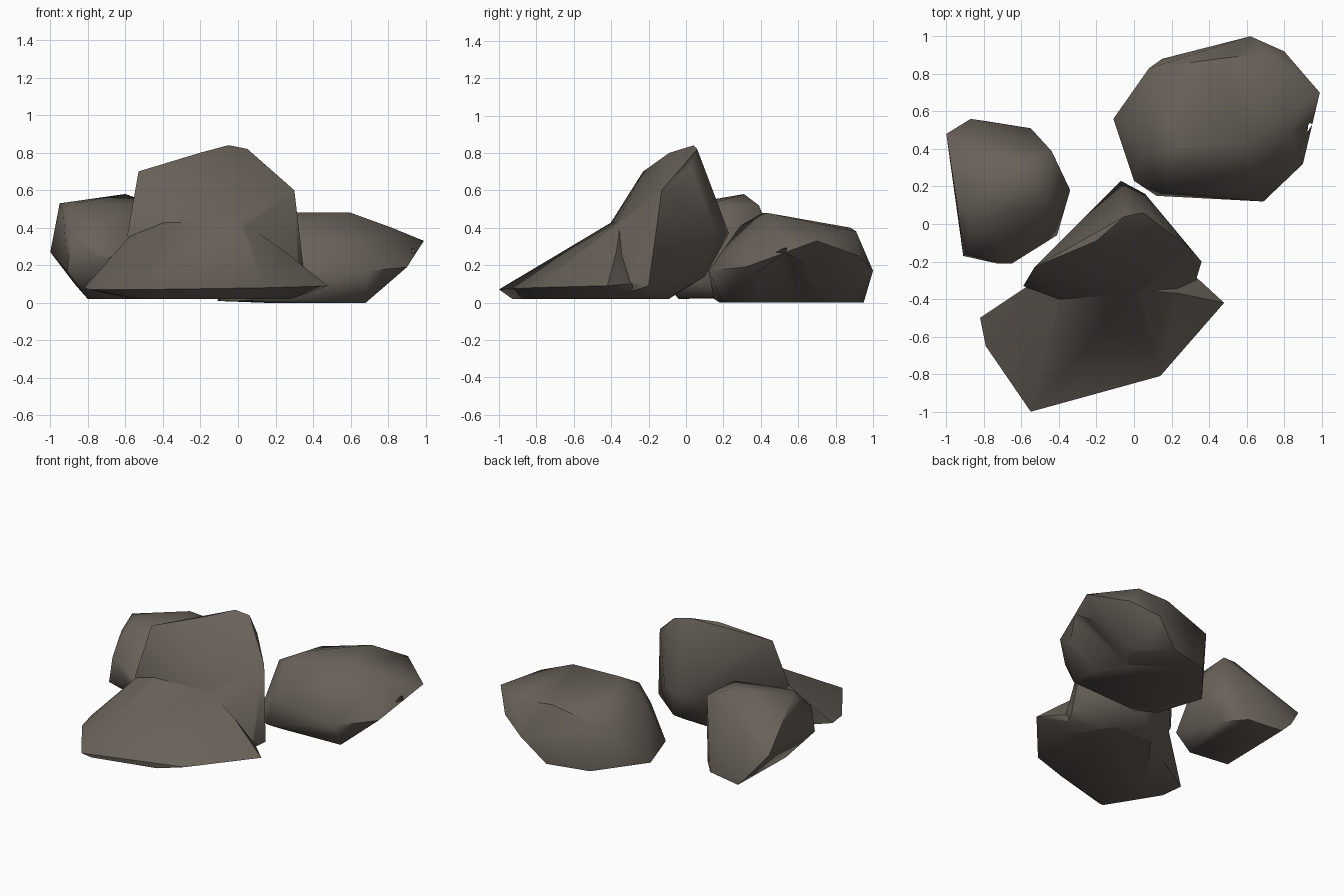
import bpy
import bmesh
import math

default = bpy.data.objects.get("Cube")
if default:
    bpy.data.objects.remove(default, do_unlink=True)

# Single stone colour shared by all boulders
stone = bpy.data.materials.new("dark_stone")
stone.use_nodes = True
colour = (0.14, 0.12, 0.10, 1.0)
stone.diffuse_color = colour
shader = stone.node_tree.nodes["Principled BSDF"]
shader.inputs["Base Color"].default_value = colour
shader.inputs["Roughness"].default_value = 0.9

UNIT = 0.01  # corner positions are given in hundredths


def hull_object(name, corners):
    """Wrap a chiselled faceted block around a few corner points."""
    bm = bmesh.new()
    for corner in corners:
        bm.verts.new([value * UNIT for value in corner])
    bmesh.ops.convex_hull(bm, input=bm.verts[:])
    loose = [v for v in bm.verts if not v.link_faces]
    bmesh.ops.delete(bm, geom=loose, context='VERTS')
    bmesh.ops.recalc_face_normals(bm, faces=bm.faces[:])
    mesh = bpy.data.meshes.new(name)
    bm.to_mesh(mesh)
    bm.free()
    mesh.materials.append(stone)
    obj = bpy.data.objects.new(name, mesh)
    bpy.context.collection.objects.link(obj)
    return obj


def activate(obj):
    bpy.ops.object.select_all(action='DESELECT')
    obj.select_set(True)
    bpy.context.view_layer.objects.active = obj


def soften(obj, degrees):
    activate(obj)
    bpy.ops.object.shade_smooth_by_angle(angle=math.radians(degrees))


def combine(target, other, operation):
    """Merge the second block into the first, or carve it away."""
    activate(target)
    boolean = target.modifiers.new("combine", 'BOOLEAN')
    boolean.operation = operation
    boolean.solver = 'EXACT'
    boolean.object = other
    bpy.ops.object.modifier_apply(modifier=boolean.name)
    bpy.data.objects.remove(other, do_unlink=True)


# Front boulder: tall ridge
ridge = hull_object("front_boulder", [
    # crest
    (-53, -23, 70),
    (-20, -9, 80),
    (-5, 4, 84),
    (5, 6, 82),
    (14, 2, 73),
    (30, -13, 60),
    # rear bulge
    (-7, 23, 37),
    (6, 16, 37),
    (-20, 10, 31),
    (3, 10, 14),
    # waist and right foot
    (-59, -33, 36),
    (-40, -40, 43),
    (2, -37, 43),
    (23, -35, 24),
    (36, -20, 9),
    (33, -30, 11),
    # underside
    (8, -10, 2),
    (-22, -9, 2),
    (26, -38, 3),
    (-42, -38, 3),
])

# Front boulder: low sloping apron
apron = hull_object("front_apron", [
    # rim
    (-55, -100, 7),
    (14, -81, 8),
    (48, -42, 9),
    (35, -30, 10),
    (-82, -50, 8),
    (-79, -65, 7),
    # upper edge
    (-58, -34, 35),
    (-39, -38, 44),
    (1, -35, 44),
    (24, -37, 28),
    # underside
    (-52, -93, 2),
    (-7, -82, 2),
    (28, -41, 2),
    (8, -11, 2),
    (-22, -10, 2),
    (-57, -56, 2),
])
combine(ridge, apron, 'UNION')

# Back boulder on the left side
back = hull_object("back_boulder", [
    # top
    (25, 41, 48),
    (60, 43, 48),
    (17, 29, 41),
    (5, 40, 37),
    (45, 88, 40),
    (72, 91, 38),
    (82, 48, 40),
    # girdle
    (99, 70, 33),
    (96, 66, 31),
    (80, 92, 25),
    (62, 100, 17),
    (90, 32, 19),
    (69, 12, 17),
    (16, 17, 22),
    (8, 83, 31),
    # underside
    (-11, 56, 1),
    (0, 23, 1),
    (12, 15, 2),
    (20, 18, 0),
    (68, 20, 0),
    (62, 82, 0),
    (45, 95, 0),
    (15, 88, 0),
])

# Shallow hollow under the outer flank of the back boulder
hollow = hull_object("flank_hollow", [
    (53, 61, -2),
    (74, 20, -2),
    (68, 88, -2),
    (95, 61, -2),
    (95, 52, 31),
])
combine(back, hollow, 'DIFFERENCE')

# Small side boulder on the right side
side = hull_object("side_boulder", [
    # top
    (-95, 15, 53),
    (-60, 31, 58),
    (-44, 39, 52),
    (-46, 10, 52),
    (-87, 2, 53),
    (-93, 0, 47),
    (-69, -9, 44),
    # girdle
    (-100, 48, 27),
    (-87, 56, 10),
    (-34, 18, 32),
    (-41, -6, 14),
    (-65, -21, 25),
    (-73, -21, 23),
    (-91, -17, 17),
    (-89, -16, 35),
    # underside
    (-51, -4, 2),
    (-80, 0, 2),
    (-43, 37, 4),
    (-55, 51, 4),
    (-80, 55, 3),
])

for boulder in (ridge, back, side):
    soften(boulder, 50)
